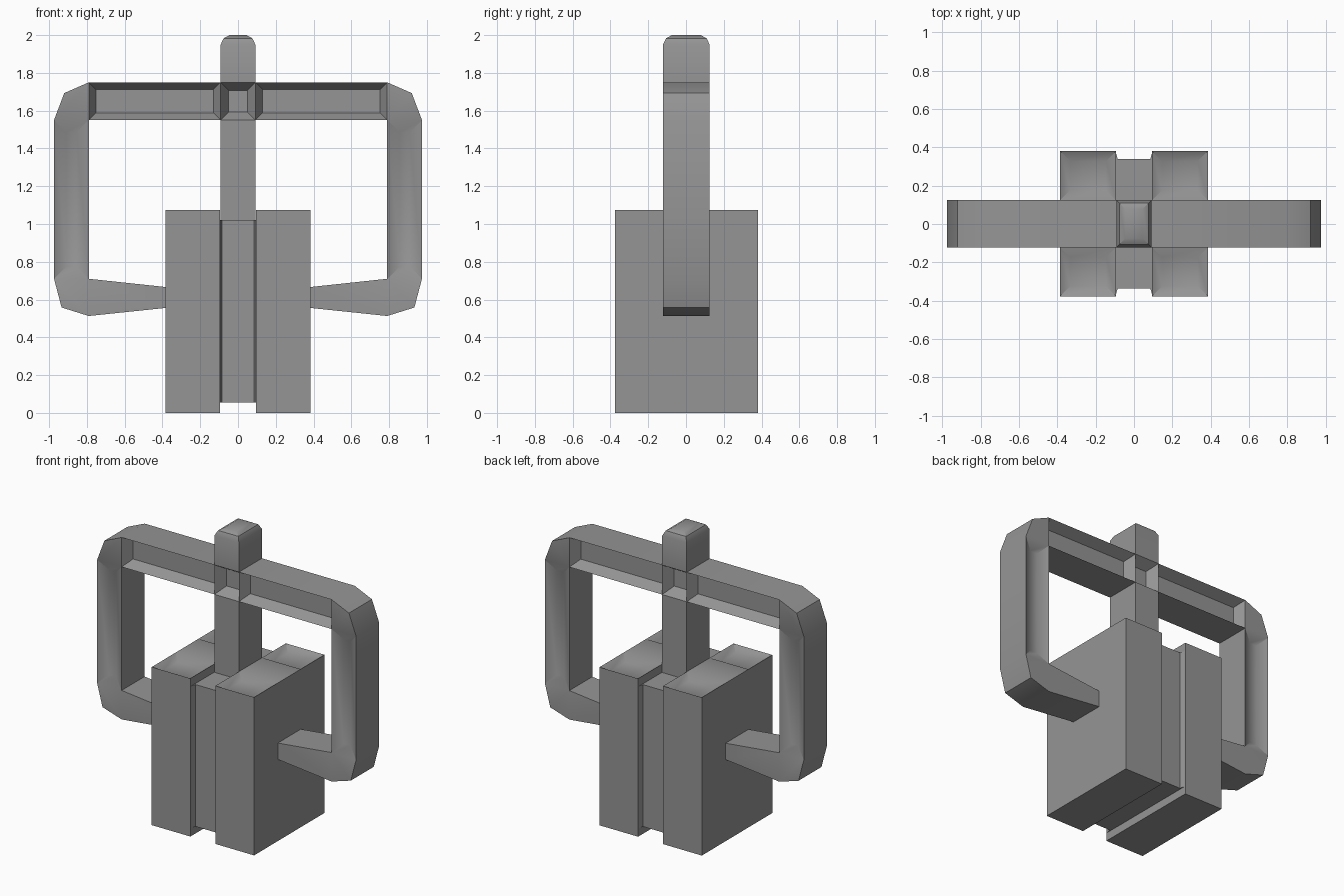
import bpy, bmesh, math
from mathutils import Vector

if "Cube" in bpy.data.objects:
    bpy.data.objects.remove(bpy.data.objects["Cube"])

grey = bpy.data.materials.new("dark_grey")
grey.diffuse_color = (0.3, 0.3, 0.3, 1)
grey.use_nodes = True
grey.node_tree.nodes["Principled BSDF"].inputs["Base Color"].default_value = grey.diffuse_color


def prism(name, cells, to3d, lo, hi, insets=()):
    """Extrude joined 2D cells from lo to hi; insets = (filter, width, depth) applied in turn."""
    bm = bmesh.new()
    cache = {}

    def vert(p, h):
        key = (round(p[0], 4), round(p[1], 4), h)
        if key not in cache:
            cache[key] = bm.verts.new(to3d(p, h))
        return cache[key]

    edges = {}
    for cell in cells:
        for h in (lo, hi):
            bm.faces.new([vert(p, h) for p in cell])
        for a, b in zip(cell, cell[1:] + cell[:1]):
            edges.setdefault(frozenset((a, b)), []).append((a, b))
    for uses in edges.values():
        if len(uses) == 1:                      # outline edges become side walls
            a, b = uses[0]
            bm.faces.new([vert(a, lo), vert(b, lo), vert(b, hi), vert(a, hi)])
    bmesh.ops.recalc_face_normals(bm, faces=bm.faces)
    for test, width, depth in insets:
        bm.normal_update()
        picked = [f for f in bm.faces if test(f.calc_center_bounds(), f.normal)]
        bmesh.ops.inset_individual(bm, faces=picked, thickness=width, depth=depth,
                                   use_even_offset=True)
    mesh = bpy.data.meshes.new(name)
    bm.to_mesh(mesh)
    bm.free()
    mesh.materials.append(grey)
    mesh.shade_smooth()
    mesh.set_sharp_from_angle(angle=math.radians(32))
    ob = bpy.data.objects.new(name, mesh)
    bpy.context.collection.objects.link(ob)
    return ob


def rect(x0, x1, y0, y1):
    return [(x0, y0), (x1, y0), (x1, y1), (x0, y1)]


def from_plan(p, h):
    return Vector((p[0], p[1], h))


def from_front(p, h):
    return Vector((p[0], h, p[1]))


# Two base blocks with shallow sunken panels at the four top corners
rows = [-0.377, -0.121, 0.124, 0.38]
for side, x0, x1 in (("left", -0.385, -0.094), ("right", 0.094, 0.385)):
    prism("base_block_" + side, [rect(x0, x1, a, b) for a, b in zip(rows, rows[1:])],
          from_plan, 0.0, 1.075,
          [(lambda c, n: n.z > 0.9 and abs(c.y) > 0.2, 0.053, -0.03)])

# Narrower core with slanted channel walls between the blocks
prism("base_core", [[(-0.096, -0.375), (-0.085, -0.335), (0.085, -0.335), (0.096, -0.375),
                     (0.096, 0.378), (0.085, 0.338), (-0.085, 0.338), (-0.096, 0.378)]],
      from_plan, 0.055, 1.02)

# Stem and looped side handles as one cross-shaped frame
cells = [rect(-0.092, 0.092, 1.0, 1.55), rect(-0.092, 0.092, 1.55, 1.75),
         rect(-0.092, 0.092, 1.75, 1.95)]
half = [
    rect(0.092, 0.79, 1.55, 1.75),                                           # top bar
    [(0.79, 1.55), (0.974, 1.55), (0.92, 1.693), (0.79, 1.75)],              # upper corner
    rect(0.79, 0.974, 0.71, 1.55),                                           # upright
    [(0.79, 0.71), (0.79, 0.513), (0.934, 0.558), (0.974, 0.71)],            # lower corner
    [(0.37, 0.665), (0.37, 0.557), (0.79, 0.513), (0.79, 0.71)],             # tapered arm
]
cells += half + [[(-x, z) for x, z in reversed(c)] for c in half]


def bar_face(c, n):
    return abs(n.y) > 0.9 and 0.2 < abs(c.x) < 0.7 and 1.6 < c.z < 1.7


def hub_face(c, n):
    return abs(n.y) > 0.9 and abs(c.x) < 0.05 and 1.6 < c.z < 1.7


def upright_face(c, n):
    return abs(n.y) > 0.9 and abs(c.x) > 0.8 and 1.0 < c.z < 1.3


def stem_top(c, n):
    return n.z > 0.9 and c.z > 1.9


prism("stem_and_handles", cells, from_front, -0.122, 0.125,
      [(bar_face, 0.037, -0.07), (hub_face, 0.042, -0.07), (upright_face, 0.066, -0.035),
       (stem_top, 0.016, 0.033), (stem_top, 0.031, 0.017)])
